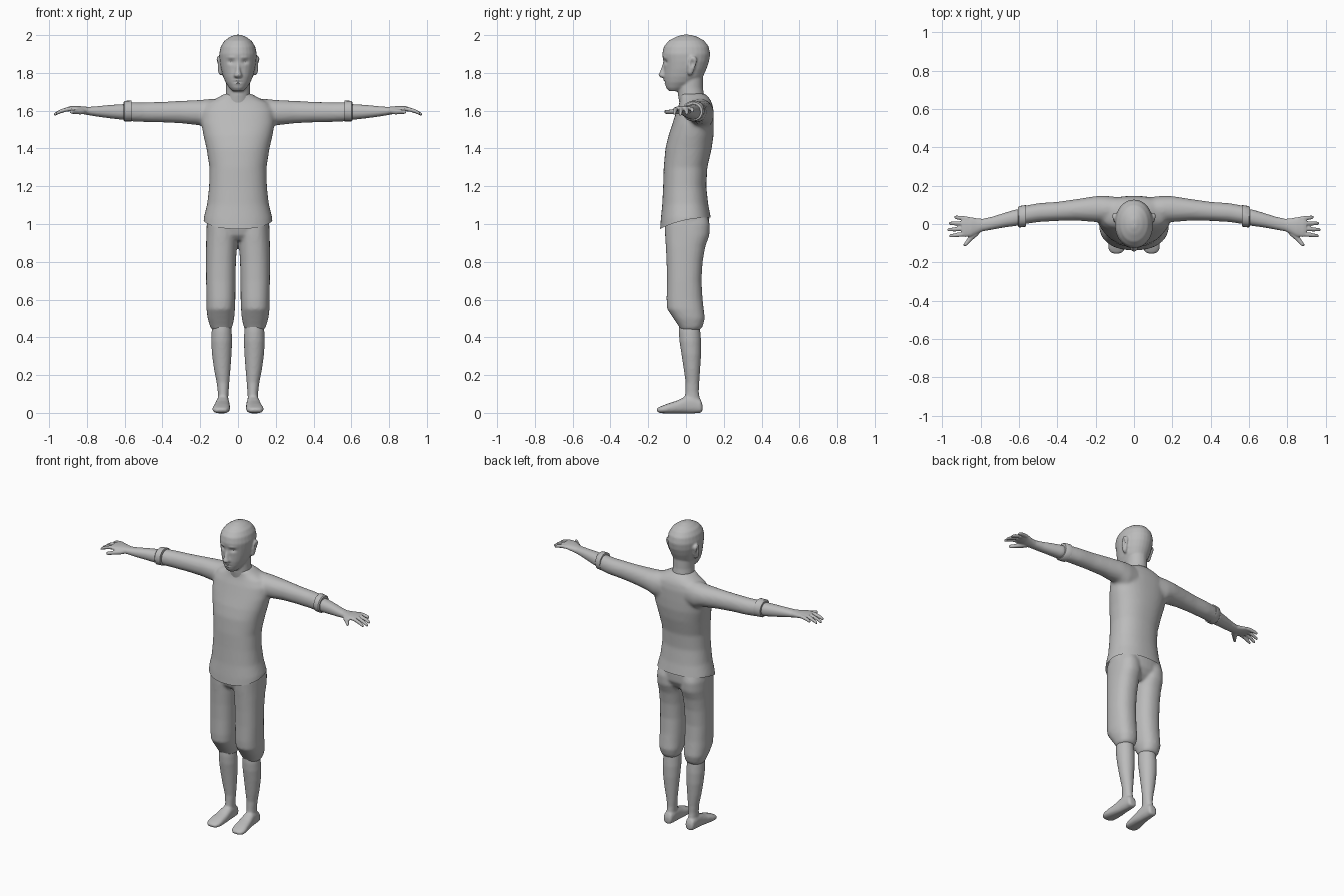
import bpy, bmesh, math

grey = bpy.data.materials.new("plain_grey")
grey.diffuse_color = (0.5, 0.5, 0.5, 1)


def loft(axis, rings, n=28, e=2.3):
    """Closed tube along an axis; ring = (position, min_a, max_a, min_b, max_b)."""
    a, b = [i for i in range(3) if i != axis]
    verts, faces = [], []
    for p, a0, a1, b0, b1 in rings:
        for k in range(n):
            t = 2 * math.pi * k / n
            c, s = math.cos(t), math.sin(t)
            v = [0, 0, 0]
            v[axis] = p
            v[a] = (a0 + a1) / 2 + (a1 - a0) / 2 * math.copysign(abs(c) ** (2 / e), c)
            v[b] = (b0 + b1) / 2 + (b1 - b0) / 2 * math.copysign(abs(s) ** (2 / e), s)
            verts.append(v)
    for r in range(len(rings) - 1):
        for k in range(n):
            k2 = (k + 1) % n
            faces.append((r * n + k, r * n + k2, (r + 1) * n + k2, (r + 1) * n + k))
    faces.append(tuple(range(n))[::-1])
    faces.append(tuple(range((len(rings) - 1) * n, len(rings) * n)))
    return verts, faces


def body(rings, **kw):
    """Vertical loft centred on x = 0; ring = (z, half_width, front, back)."""
    return loft(2, [(z, -w, w, f, b) for z, w, f, b in rings], **kw)


def flip(part):
    return [(-x, y, z) for x, y, z in part[0]], [f[::-1] for f in part[1]]


def both(*parts):
    return list(parts) + [flip(p) for p in parts]


def make(name, parts, voxel=0, smooth=0, sculpt=None):
    """Join parts, blend them into one skin, then sculpt the result."""
    bm = bmesh.new()
    for verts, faces in parts:
        vs = [bm.verts.new(v) for v in verts]
        for f in faces:
            bm.faces.new([vs[i] for i in f])
    bmesh.ops.recalc_face_normals(bm, faces=bm.faces)
    me = bpy.data.meshes.new(name)
    bm.to_mesh(me)
    bm.free()
    ob = bpy.data.objects.new(name, me)
    bpy.context.collection.objects.link(ob)
    if voxel:
        m = ob.modifiers.new("skin", 'REMESH')
        m.mode, m.voxel_size = 'VOXEL', voxel
        m = ob.modifiers.new("relax", 'SMOOTH')
        m.factor, m.iterations = 0.5, smooth
        dg = bpy.context.evaluated_depsgraph_get()
        new = bpy.data.meshes.new_from_object(ob.evaluated_get(dg))
        ob.modifiers.clear()
        ob.data = new
    if sculpt:
        bm = bmesh.new()
        bm.from_mesh(ob.data)
        sculpt(bm)
        bm.to_mesh(ob.data)
        bm.free()
    ob.data.materials.clear()
    ob.data.materials.append(grey)
    bpy.ops.object.select_all(action='DESELECT')
    ob.select_set(True)
    bpy.context.view_layer.objects.active = ob
    bpy.ops.object.shade_smooth_by_angle(angle=math.radians(40))
    return ob


# Head: neck, skull, nose, ears
neck = body([(1.58, .085, -.02, .115), (1.64, .076, -.035, .108), (1.68, .066, -.042, .096),
             (1.72, .063, -.045, .09), (1.78, .063, -.04, .09)], e=2)
skull = body([(1.703, .028, -.09, -.03), (1.72, .045, -.105, .01), (1.75, .066, -.113, .06),
              (1.78, .079, -.117, .09), (1.82, .09, -.117, .108), (1.86, .097, -.12, .122),
              (1.90, .1, -.126, .128), (1.94, .091, -.117, .12), (1.97, .072, -.092, .097),
              (1.99, .044, -.055, .062), (2.002, .014, -.02, .025)], e=2.1)
nose = body([(1.772, .012, -.125, -.09), (1.78, .022, -.142, -.09), (1.79, .022, -.147, -.09),
             (1.81, .015, -.137, -.09), (1.85, .011, -.123, -.09), (1.875, .01, -.118, -.09)], n=12, e=2)
ear = loft(2, [(1.788, .08, .096, .012, .03), (1.80, .08, .104, .008, .038),
               (1.84, .085, .112, .008, .052), (1.87, .085, .116, .014, .06),
               (1.888, .088, .112, .024, .05)], n=14, e=2)


def face_detail(bm):
    # eye sockets, brows, mouth line, lips, ear hollows
    dents = [(.037, 1.858, .017, .011, .010), (.037, 1.882, .022, .007, -.004),
             (0, 1.752, .02, .0035, .006), (0, 1.761, .02, .005, -.004), (0, 1.743, .016, .005, -.003)]
    for v in bm.verts:
        x, y, z = abs(v.co.x), v.co.y, v.co.z
        if y < -.05:
            v.co.y += sum(d * math.exp(-((x - cx) / sx) ** 2 - ((z - cz) / sz) ** 2)
                          for cx, cz, sx, sz, d in dents)
        if x > .09:
            g = math.exp(-((y - .032) / .011) ** 2 - ((z - 1.85) / .02) ** 2)
            v.co.x -= math.copysign(.012 * g, v.co.x)


make("head", [neck, skull, nose] + both(ear), .006, 4, face_detail)

# Shirt: torso with sleeves, hem trimmed to a slanted curve
torso = body([(.93, .187, -.14, .14), (1.02, .181, -.134, .134), (1.1, .163, -.126, .118),
              (1.2, .153, -.121, .107), (1.3, .151, -.118, .113), (1.4, .167, -.109, .136),
              (1.47, .183, -.092, .146), (1.53, .194, -.072, .147), (1.6, .192, -.05, .146),
              (1.64, .165, -.035, .138), (1.665, .115, -.03, .125), (1.69, .07, -.035, .1)], n=40)
sleeve = loft(0, [(.08, .02, .14, 1.5, 1.662), (.15, .005, .148, 1.5, 1.662), (.2, .01, .146, 1.522, 1.657),
                  (.3, .018, .13, 1.533, 1.652), (.4, .016, .116, 1.538, 1.647),
                  (.5, .01, .109, 1.54, 1.644), (.585, -.003, .093, 1.544, 1.644)], e=2.1)


def trim_hem(bm):
    bmesh.ops.bisect_plane(bm, geom=bm.verts[:] + bm.edges[:] + bm.faces[:],
                           plane_co=(0, 0, 1.005), plane_no=(0, -.225, 1), clear_inner=True)
    for v in bm.verts:
        fall = max(0, 1 - (v.co.z - .97) / .2)
        if abs(v.co.x) < .25:
            v.co.z += .02 * fall * max(0, 1 - (v.co.y / .135) ** 2)


make("shirt", [torso] + both(sleeve), .01, 6, trim_hem)

# Rolled sleeve cuffs
cuff = loft(0, [(.563, -.004, .094, 1.548, 1.648), (.565, -.014, .099, 1.543, 1.654),
                (.60, -.018, .094, 1.543, 1.652), (.606, -.012, .088, 1.548, 1.646)], n=20, e=2.1)
for side, part in (("right", cuff), ("left", flip(cuff))):
    make(side + "_cuff", [part])

# Forearm, palm, fingers and thumb
arm = loft(0, [(.55, .005, .082, 1.555, 1.636), (.62, -.01, .075, 1.553, 1.634),
               (.68, -.018, .057, 1.56, 1.63), (.74, -.029, .038, 1.568, 1.624),
               (.79, -.038, .027, 1.576, 1.62), (.82, -.052, .03, 1.582, 1.622),
               (.85, -.066, .036, 1.59, 1.625), (.885, -.068, .038, 1.597, 1.624),
               (.9, -.06, .034, 1.6, 1.62)], e=2.2)
fingers = []
for base_y, tip_x, tip_y in ((.027, .937, .036), (.003, .966, .004), (-.023, .974, -.03), (-.051, .964, -.062)):
    rings = []
    for t, r in ((0, .0115), (.4, .0115), (.75, .0105), (.95, .009), (1, .006)):
        x, y = .865 + t * (tip_x - .865), base_y + t * (tip_y - base_y)
        z = 1.61 - 3.2 * max(0, x - .875) ** 2
        rings.append((x, y - r, y + r, z - r, z + r))
    fingers.append(loft(0, rings, n=12, e=2))
thumb = loft(1, [(-.115, .876, .89, 1.586, 1.6), (-.108, .868, .892, 1.583, 1.605),
                 (-.085, .845, .876, 1.582, 1.606), (-.06, .815, .86, 1.58, 1.61),
                 (-.03, .79, .84, 1.582, 1.612)], n=14, e=2)
hand = [arm, thumb] + fingers
for side, parts in (("right", hand), ("left", [flip(p) for p in hand])):
    make(side + "_forearm_and_hand", parts, .0045, 3)

# Knee-length trousers: hips plus two baggy legs
hips = body([(.915, .1, -.075, .075), (.94, .135, -.1, .1), (.98, .162, -.112, .122),
             (1.04, .166, -.115, .124), (1.1, .145, -.105, .1)], n=36)
trouser = loft(2, [(.44, .04, .138, -.03, .075), (.455, .03, .147, -.036, .088),
                   (.5, .02, .161, -.066, .1), (.55, .016, .167, -.1, .094),
                   (.6, .014, .167, -.103, .088), (.7, .013, .169, -.101, .082),
                   (.8, .011, .169, -.103, .088), (.88, .006, .169, -.107, .102),
                   (.94, .004, .168, -.111, .124), (1.0, .01, .166, -.113, .126),
                   (1.05, .02, .155, -.1, .11)], e=2.3)
make("trousers", [hips] + both(trouser), .009, 5)

# Bare shins and feet
shin = loft(2, [(.03, .05, .11, .0, .08), (.07, .052, .106, -.008, .074), (.11, .05, .107, -.004, .068),
                (.16, .046, .113, -.002, .07), (.23, .04, .127, -.012, .075), (.31, .034, .138, -.024, .08),
                (.38, .031, .142, -.035, .08), (.43, .033, .14, -.038, .076), (.5, .04, .13, -.035, .07)], e=2)
foot = loft(1, [(.087, .06, .1, .008, .045), (.078, .05, .11, 0, .07), (.04, .047, .113, -.003, .09),
                (.0, .045, .117, -.003, .088), (-.05, .042, .126, -.003, .064), (-.1, .042, .135, -.003, .048),
                (-.13, .047, .135, -.002, .036), (-.147, .058, .124, .002, .028),
                (-.154, .07, .11, .008, .022)], e=2.5)
for side, parts in (("right", [shin, foot]), ("left", [flip(shin), flip(foot)])):
    make(side + "_shin_and_foot", parts, .007, 4)
